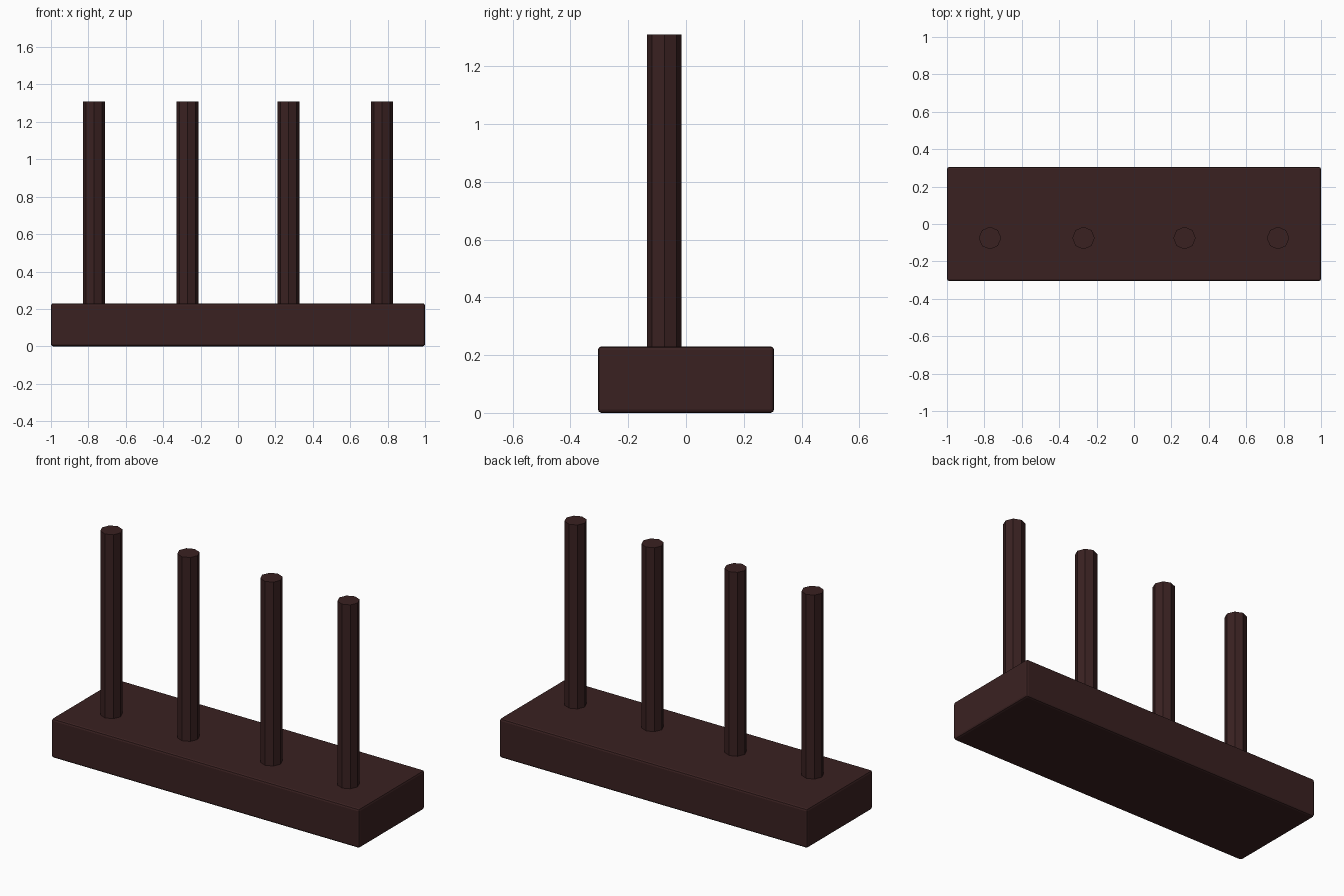
import bpy
import math

cube = bpy.data.objects.get("Cube")
if cube:
    bpy.data.objects.remove(cube, do_unlink=True)

# Dark stained wood
wood = bpy.data.materials.new("dark_brown_wood")
wood.use_nodes = True
colour = (0.042, 0.0152, 0.0152, 1)
wood.diffuse_color = colour
wood.node_tree.nodes["Principled BSDF"].inputs["Base Color"].default_value = colour

BASE_HEIGHT = 0.23
POST_TOP = 1.31
POST_RADIUS = 0.06

# Base block with softened edges
bpy.ops.mesh.primitive_cube_add(size=1, location=(0, 0, BASE_HEIGHT / 2))
base = bpy.context.object
base.name = "base_block"
base.scale = (2, 0.61, BASE_HEIGHT)
bpy.ops.object.transform_apply(location=False, rotation=False, scale=True)
base.data.materials.append(wood)
bevel = base.modifiers.new("soft_edges", "BEVEL")
bevel.width = 0.012
bevel.segments = 2


# Upright faceted posts, sunk slightly into the base
def add_post(name, x):
    bottom = BASE_HEIGHT - 0.05
    bpy.ops.mesh.primitive_cylinder_add(
        vertices=8, radius=POST_RADIUS, depth=POST_TOP - bottom,
        location=(x, -0.075, (POST_TOP + bottom) / 2))
    post = bpy.context.object
    post.name = name
    post.data.materials.append(wood)


for side, sign in (("left", 1), ("right", -1)):
    add_post(f"inner_post_{side}", sign * 0.27)
    add_post(f"outer_post_{side}", sign * 0.77)
